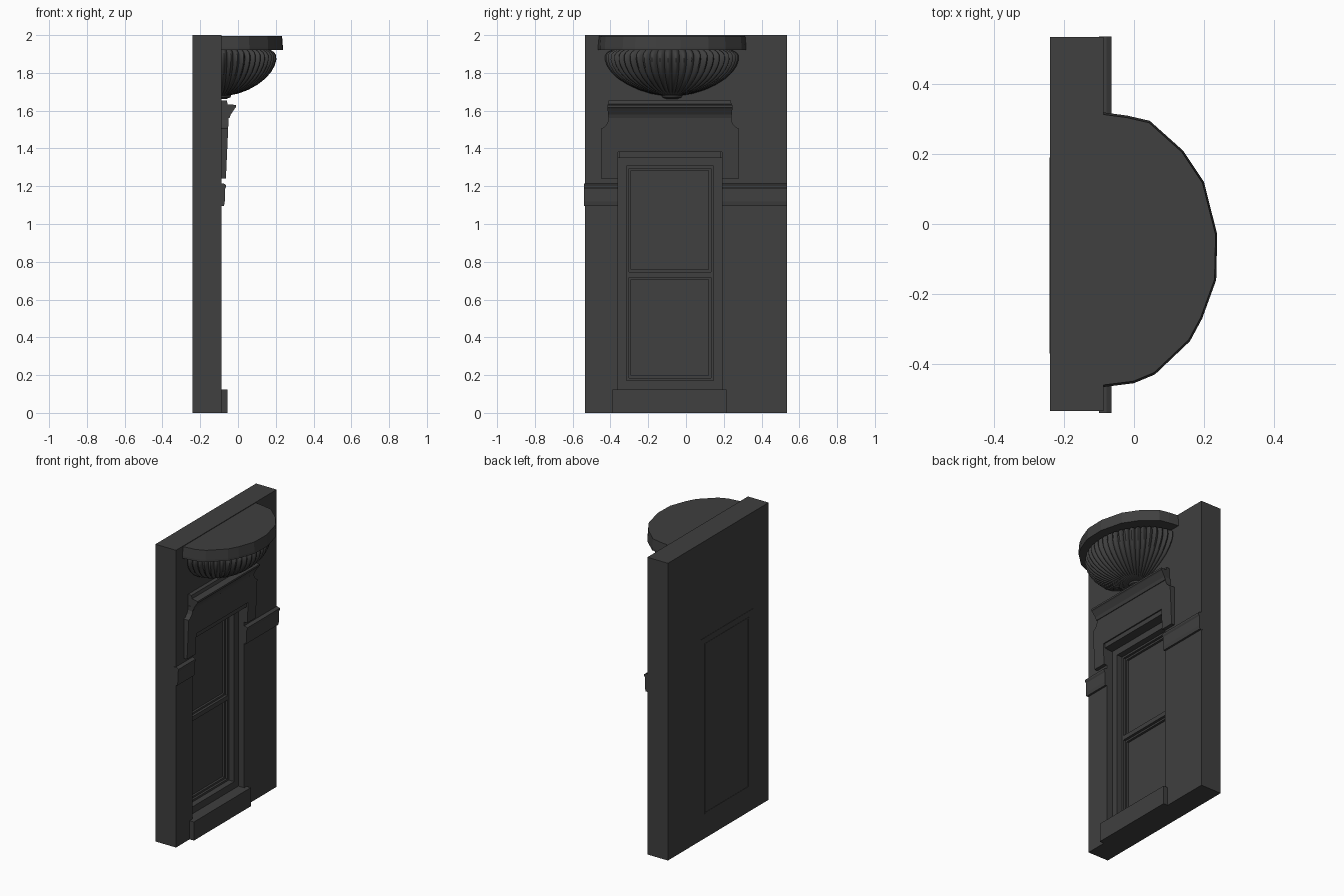
import bpy, bmesh, math

cube = bpy.data.objects.get("Cube")
if cube:
    bpy.data.objects.remove(cube, do_unlink=True)

stone = bpy.data.materials.new("dark_grey_stone")
stone.use_nodes = True
COLOUR = (0.05, 0.05, 0.05, 1)
stone.diffuse_color = COLOUR
stone.node_tree.nodes["Principled BSDF"].inputs["Base Color"].default_value = COLOUR

WALL_X = -0.087   # decorated face of the wall
MID_Y = -0.085    # axis of the window


def finish(name, bm, smooth=False):
    bmesh.ops.recalc_face_normals(bm, faces=bm.faces)
    mesh = bpy.data.meshes.new(name)
    bm.to_mesh(mesh)
    bm.free()
    mesh.materials.append(stone)
    obj = bpy.data.objects.new(name, mesh)
    bpy.context.collection.objects.link(obj)
    if smooth:
        bpy.ops.object.select_all(action='DESELECT')
        obj.select_set(True)
        bpy.context.view_layer.objects.active = obj
        bpy.ops.object.shade_smooth_by_angle(angle=math.radians(40))
    return obj


def skin(name, rings, smooth=False):
    """Join equal closed rings of points and cap both ends."""
    bm = bmesh.new()
    loops = [[bm.verts.new(p) for p in ring] for ring in rings]
    for a, b in zip(loops, loops[1:]):
        for i in range(len(a)):
            j = (i + 1) % len(a)
            bm.faces.new((a[i], a[j], b[j], b[i]))
    bm.faces.new(loops[0])
    bm.faces.new(loops[-1])
    return finish(name, bm, smooth)


def rect(y0, y1, z0, z1, x):
    return [(x, y0, z0), (x, y1, z0), (x, y1, z1), (x, y0, z1)]


def box(name, x0, x1, y0, y1, z0, z1):
    return skin(name, [rect(y0, y1, z0, z1, x0), rect(y0, y1, z0, z1, x1)])


def moulding(name, profile, y0, y1, splay=0):
    """Run an (x, z) profile along y; splay widens the ends as it projects."""
    def end(y, sign):
        return [(x, y + sign * splay * (x - WALL_X), z) for x, z in profile]
    return skin(name, [end(y0, -1), end(y1, 1)])


def frame(name, outer, inner, x0, x1):
    """Rectangular frame made as a closed sweep of four rings."""
    bm = bmesh.new()
    rings = [rect(*outer, x0), rect(*outer, x1), rect(*inner, x1), rect(*inner, x0)]
    loops = [[bm.verts.new(p) for p in ring] for ring in rings]
    for k in range(4):
        a, b = loops[k], loops[(k + 1) % 4]
        for i in range(4):
            j = (i + 1) % 4
            bm.faces.new((a[i], a[j], b[j], b[i]))
    return finish(name, bm)


# Wall with a stepped window recess
wall = (-0.535, 0.535, 0, 2)
opening = (-0.36, 0.19, 0.125, 1.35)
casing = (-0.315, 0.145, 0.172, 1.307)
glass = (-0.302, 0.132, 0.185, 1.294)
skin("wall", [rect(*wall, -0.24), rect(*wall, WALL_X),
              rect(*opening, WALL_X), rect(*opening, -0.13),
              rect(*casing, -0.13), rect(*casing, -0.17),
              rect(*glass, -0.17), rect(*glass, -0.2)])

# Sash: middle rail and a bead round each pane
box("sash_rail", -0.2, -0.168, glass[0], glass[1], 0.717, 0.747)
for label, z0, z1 in (("lower", 0.185, 0.717), ("upper", 0.747, 1.294)):
    frame(label + "_pane_bead", (glass[0], glass[1], z0, z1),
          (glass[0] + 0.012, glass[1] - 0.012, z0 + 0.012, z1 - 0.012), -0.2, -0.185)

# Thin window outlines on the back
frame("back_outline_inner", (-0.325, 0.145, 0.165, 1.31),
      (-0.317, 0.137, 0.173, 1.302), -0.242, -0.239)
box("back_outline_top", -0.242, -0.239, -0.37, 0.19, 1.345, 1.351)

# Sill block at the foot
box("sill_block", WALL_X - 0.01, -0.055, -0.39, 0.215, 0, 0.125)

# Side bands with a capping lip
band = [(-0.1, 1.095), (-0.074, 1.095), (-0.07, 1.12), (-0.07, 1.185),
        (-0.064, 1.195), (-0.064, 1.207), (-0.078, 1.215), (-0.1, 1.215)]
moulding("right_band", band, -0.54, -0.36)
moulding("left_band", band, 0.19, 0.536)

# Eared head panel above the window, leaning slightly outwards
half = [(0.275, 1.38), (0.275, 1.24), (0.365, 1.24), (0.365, 1.505),
        (0.35, 1.512), (0.333, 1.53), (0.325, 1.55), (0.325, 1.58)]
outline = [(MID_Y + y, z) for y, z in half] + [(MID_Y - y, z) for y, z in reversed(half)]
skin("head_panel", [[(WALL_X - 0.01, y, z) for y, z in outline],
                    [(-0.064 + 0.045 * (z - 1.24), y, z) for y, z in outline]])
box("lintel_bead", WALL_X - 0.01, -0.066, -0.355, 0.185, 1.35, 1.382)

# Cornice of the head panel
cornice = [(-0.1, 1.56), (-0.045, 1.56), (-0.038, 1.58), (-0.016, 1.612),
           (-0.01, 1.618), (-0.01, 1.63), (-0.055, 1.634), (-0.06, 1.655), (-0.1, 1.655)]
moulding("head_cornice", cornice, -0.405, 0.235, 0.15)

# Faceted balcony slab
rim = [(-0.095, 0.32), (-0.02, 0.31), (0.045, 0.295), (0.14, 0.21), (0.2, 0.12),
       (0.238, -0.03), (0.235, -0.16), (0.195, -0.27), (0.16, -0.335),
       (0.06, -0.43), (0.0, -0.455), (-0.095, -0.467)]


def slab_ring(scale, z):
    return [(WALL_X + (x - WALL_X) * scale, -0.075 + (y + 0.075) * scale, z) for x, y in rim]


skin("balcony_slab", [slab_ring(1, 1.92), slab_ring(1, 1.935), slab_ring(0.985, 1.996)])

# Gadrooned half bowl under the slab: (half width, height)
bowl = [(0.30, 1.93), (0.34, 1.91), (0.353, 1.895), (0.355, 1.87), (0.345, 1.84),
        (0.322, 1.805), (0.285, 1.77), (0.235, 1.738), (0.175, 1.71),
        (0.11, 1.69), (0.05, 1.68)]
RIBS, STEPS = 26, 6


def bowl_ring(r, z):
    pts = []
    for i in range(RIBS * STEPS + 1):
        a = math.pi * i / (RIBS * STEPS)
        flute = 1 - 0.07 * (1 - abs(math.sin(a * RIBS)))
        pts.append((WALL_X - 0.004 + 0.83 * r * flute * math.sin(a),
                    -0.075 - r * flute * math.cos(a), z))
    return pts


skin("fluted_bowl", [bowl_ring(r, z) for r, z in bowl], smooth=True)


# Small boss at the bottom of the bowl
def boss_ring(r, z):
    return [(WALL_X - 0.004 + r * math.sin(math.pi * i / 12),
             -0.075 - r * math.cos(math.pi * i / 12), z) for i in range(13)]


skin("bowl_boss", [boss_ring(0.045, 1.69), boss_ring(0.055, 1.68),
                   boss_ring(0.05, 1.67), boss_ring(0.03, 1.662)], smooth=True)
